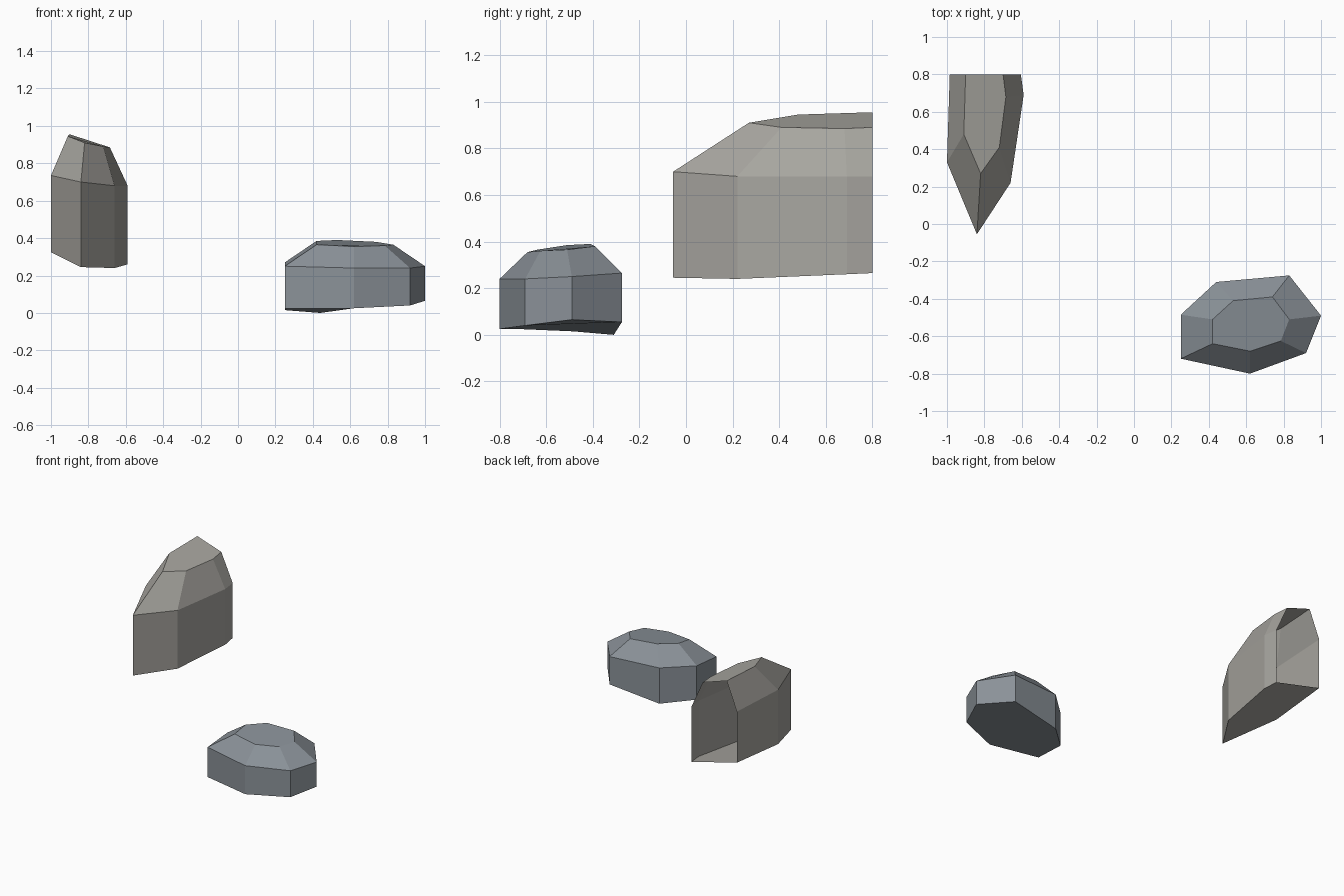
import bpy
import bmesh

cube = bpy.data.objects.get("Cube")
if cube:
    bpy.data.objects.remove(cube, do_unlink=True)


def make_material(name, rgb):
    mat = bpy.data.materials.new(name)
    mat.use_nodes = True
    color = (*rgb, 1)
    mat.diffuse_color = color
    bsdf = mat.node_tree.nodes["Principled BSDF"]
    bsdf.inputs["Base Color"].default_value = color
    bsdf.inputs["Roughness"].default_value = 0.9
    return mat


def make_rock(name, material, girth, crown, open_back=False):
    """Faceted rock: girth points are (x, y, bottom z, shoulder z),
    crown points are (x, y, z). An open back leaves out the closing wall."""
    bm = bmesh.new()
    base = [bm.verts.new((x, y, low)) for x, y, low, high in girth]
    shoulder = [bm.verts.new((x, y, high)) for x, y, low, high in girth]
    top = [bm.verts.new(p) for p in crown]
    count = len(girth)
    for lower, upper in ((base, shoulder), (shoulder, top)):
        for i in range(count - 1 if open_back else count):
            j = (i + 1) % count
            bm.faces.new((lower[i], lower[j], upper[j], upper[i]))
    bm.faces.new(top)
    bm.faces.new(base[::-1])
    mesh = bpy.data.meshes.new(name)
    bm.to_mesh(mesh)
    bm.free()
    mesh.materials.append(material)
    rock = bpy.data.objects.new(name, mesh)
    bpy.context.collection.objects.link(rock)
    return rock


warm_grey = make_material("warm grey stone", (0.39, 0.38, 0.35))
blue_grey = make_material("blue grey stone", (0.255, 0.285, 0.315))

# Tall wedge rock, hollow and cut flat at the back
make_rock(
    "tall_rock", warm_grey,
    girth=[(-0.985, 0.8, 0.36, 0.745), (-1, 0.33, 0.325, 0.735),
           (-0.84, -0.055, 0.245, 0.7), (-0.66, 0.22, 0.24, 0.68),
           (-0.59, 0.69, 0.26, 0.68), (-0.605, 0.8, 0.265, 0.68)],
    crown=[(-0.9, 0.8, 0.955), (-0.91, 0.48, 0.945), (-0.82, 0.27, 0.91),
           (-0.72, 0.41, 0.89), (-0.685, 0.68, 0.885), (-0.7, 0.8, 0.89)],
    open_back=True)

# Low closed boulder
make_rock(
    "low_rock", blue_grey,
    girth=[(0.25, -0.485, 0.015, 0.27), (0.25, -0.72, 0.025, 0.25),
           (0.62, -0.8, 0.025, 0.24), (0.92, -0.69, 0.04, 0.24),
           (1, -0.49, 0.065, 0.25), (0.83, -0.275, 0.055, 0.265),
           (0.44, -0.31, 0, 0.27)],
    crown=[(0.42, -0.51, 0.385), (0.42, -0.64, 0.365), (0.62, -0.68, 0.355),
           (0.785, -0.625, 0.36), (0.83, -0.51, 0.365), (0.74, -0.39, 0.38),
           (0.53, -0.41, 0.39)])
